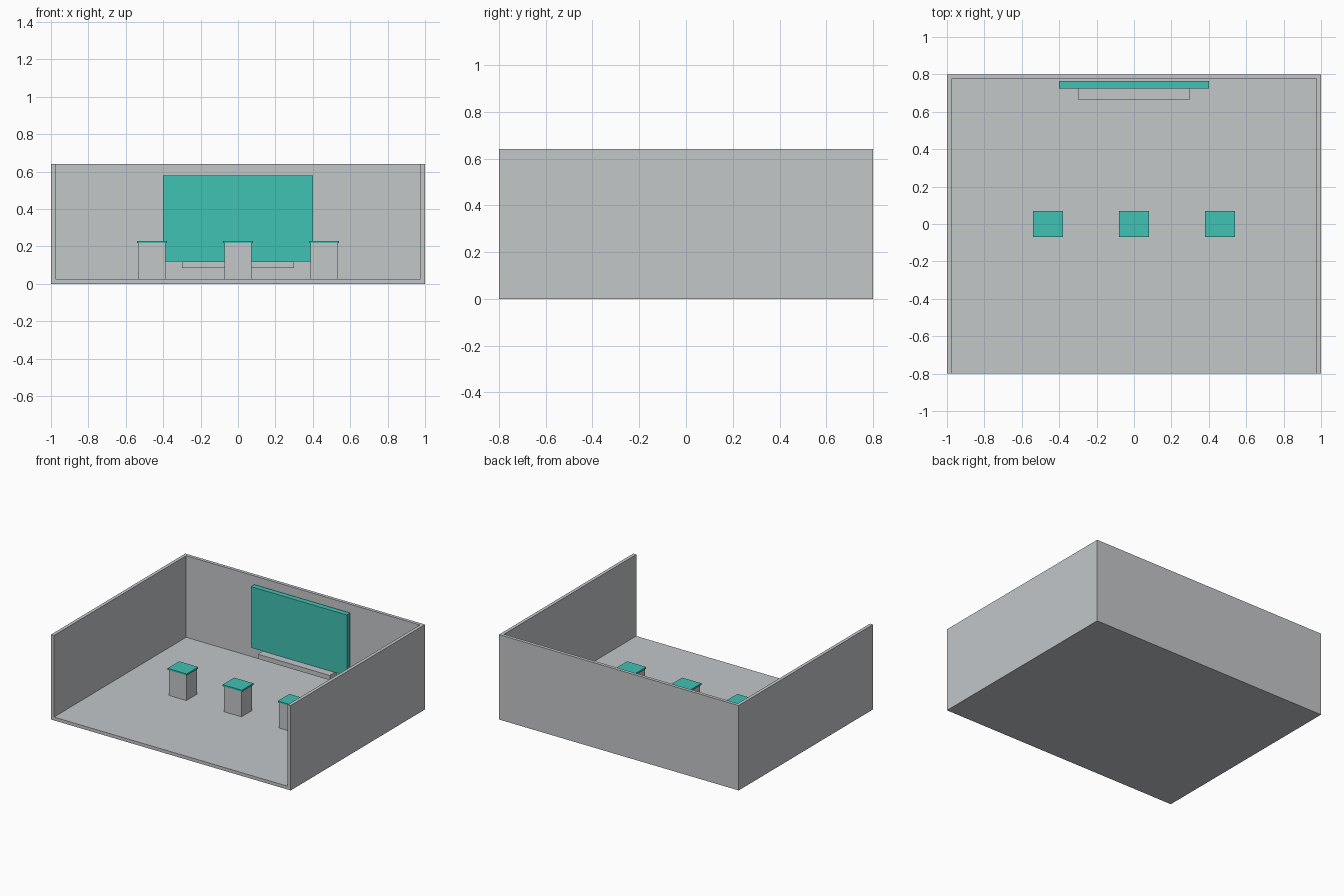
import bpy
import bmesh
from mathutils import Vector

if "Cube" in bpy.data.objects:
    bpy.data.objects.remove(bpy.data.objects["Cube"])


def material(name, rgb):
    m = bpy.data.materials.new(name)
    m.diffuse_color = (*rgb, 1.0)
    m.use_nodes = True
    m.node_tree.nodes["Principled BSDF"].inputs["Base Color"].default_value = m.diffuse_color
    return m


GREY = material("light grey", (0.546, 0.571, 0.584))
TEAL = material("teal", (0.053, 0.539, 0.456))


def finish(name, bm, mat):
    bmesh.ops.recalc_face_normals(bm, faces=bm.faces)
    mesh = bpy.data.meshes.new(name)
    bm.to_mesh(mesh)
    bm.free()
    mesh.materials.append(mat)
    ob = bpy.data.objects.new(name, mesh)
    bpy.context.collection.objects.link(ob)
    return ob


def box(name, lo, hi, mat):
    """Box between two opposite corners."""
    lo, hi = Vector(lo), Vector(hi)
    bm = bmesh.new()
    bmesh.ops.create_cube(bm, size=1)
    bmesh.ops.scale(bm, vec=hi - lo, verts=bm.verts)
    bmesh.ops.translate(bm, vec=(lo + hi) / 2, verts=bm.verts)
    return finish(name, bm, mat)


# Room shell: one block hollowed out through the top and the front
T = 0.025
room = box("room_shell", (-1, -0.8, 0), (1, 0.8, 0.64), GREY)
cutter = box("room_cutter", (-1 + T, -1, T), (1 - T, 0.8 - T, 1), GREY)
cut = room.modifiers.new("hollow", "BOOLEAN")
cut.operation = "DIFFERENCE"
cut.solver = "EXACT"
cut.object = cutter
bpy.context.view_layer.objects.active = room
room.select_set(True)
bpy.ops.object.modifier_apply(modifier=cut.name)
bpy.data.objects.remove(cutter)

# Wall screen with a narrow shelf below it
box("screen", (-0.4, 0.725, 0.12), (0.4, 0.765, 0.58), TEAL)
box("screen_shelf", (-0.3, 0.665, 0.085), (0.3, 0.745, 0.12), GREY)

# Row of three pedestals with thin overhanging tops
for side, x in (("left", -0.46), ("middle", 0.0), ("right", 0.46)):
    box(f"{side}_pedestal", (x - 0.073, -0.0625, T), (x + 0.073, 0.0625, 0.218), GREY)
    box(f"{side}_pedestal_top", (x - 0.08, -0.069, 0.218), (x + 0.08, 0.069, 0.23), TEAL)
